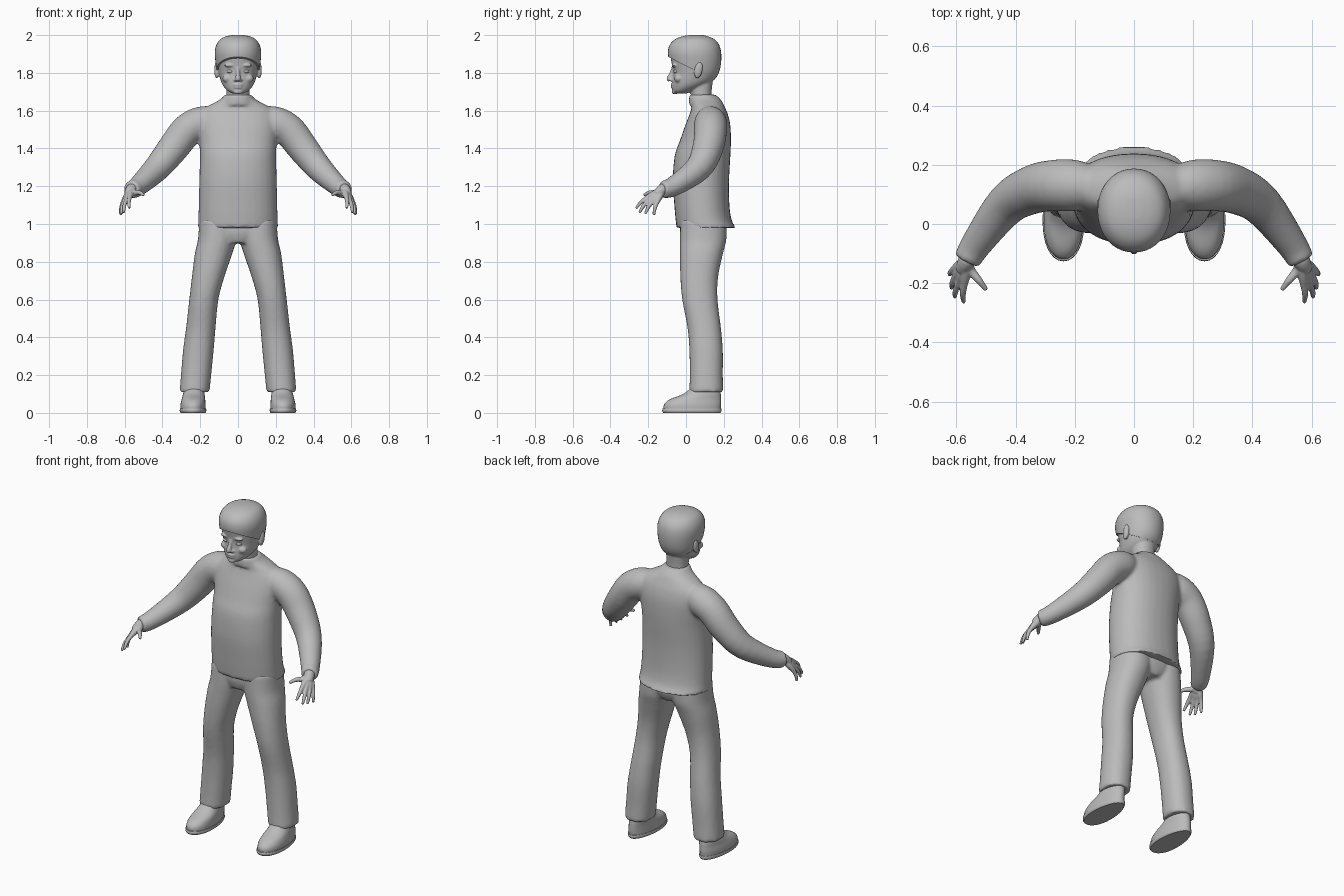
import bpy, bmesh, math
from mathutils import Vector, Matrix

cube = bpy.data.objects.get("Cube")
if cube:
    bpy.data.objects.remove(cube, do_unlink=True)

grey = bpy.data.materials.new("plain grey")
grey.use_nodes = True
grey.diffuse_color = (0.5, 0.5, 0.5, 1)
bsdf = next(n for n in grey.node_tree.nodes if n.type == "BSDF_PRINCIPLED")
bsdf.inputs["Base Color"].default_value = (0.5, 0.5, 0.5, 1)
bsdf.inputs["Roughness"].default_value = 0.7


def dense(rows, steps=4):
    """Smoothly interpolate rows of numbers (Catmull-Rom)."""
    out = []
    last = len(rows) - 1
    for i in range(last):
        quad = zip(rows[max(i - 1, 0)], rows[i], rows[i + 1], rows[min(i + 2, last)])
        quad = list(quad)
        for k in range(steps):
            t = k / steps
            out.append([0.5 * (2 * b + (c - a) * t + (2 * a - 5 * b + 4 * c - d) * t * t
                               + (3 * b - a - 3 * c + d) * t ** 3) for a, b, c, d in quad])
    return out + [list(rows[last])]


def skin(bm, rings):
    """Join rings of points into a closed shell."""
    loops = [[bm.verts.new(p) for p in ring] for ring in rings]
    faces = [bm.faces.new(loops[0]), bm.faces.new(loops[-1])]
    for a, b in zip(loops, loops[1:]):
        n = len(a)
        for i in range(n):
            j = (i + 1) % n
            faces.append(bm.faces.new((a[i], a[j], b[j], b[i])))
    bmesh.ops.recalc_face_normals(bm, faces=faces)


def stack(bm, rows, power=2.2, taper=0, sides=32):
    """Upright loft; each row is z, centre x, half width, front y, back y."""
    rings = []
    for z, cx, hw, front, back in dense(rows):
        ring = []
        for i in range(sides):
            a = math.tau * i / sides
            c, s = math.cos(a), math.sin(a)
            px = math.copysign(abs(c) ** (2 / power), c) * (1 - taper * s)
            py = math.copysign(abs(s) ** (2 / power), s)
            ring.append((cx + hw * px, (front + back) / 2 + (back - front) / 2 * py, z))
        rings.append(ring)
    skin(bm, rings)


def tube(bm, rows, sides=16):
    """Round limb; each row is x, y, z, radius."""
    rows = dense(rows)
    pts = [Vector(r[:3]) for r in rows]
    rings = []
    for i, p in enumerate(pts):
        d = (pts[min(i + 1, len(pts) - 1)] - pts[max(i - 1, 0)]).normalized()
        u = d.cross(Vector((0.3, 1, 1))).normalized()
        v = d.cross(u)
        rings.append([p + rows[i][3] * (u * math.cos(math.tau * k / sides)
                                        + v * math.sin(math.tau * k / sides)) for k in range(sides)])
    skin(bm, rings)


def ball(bm, centre, size, tilt=0):
    m = Matrix.Translation(centre) @ Matrix.Rotation(tilt, 4, "X") @ Matrix.Diagonal((*size, 1))
    bmesh.ops.create_uvsphere(bm, u_segments=20, v_segments=12, radius=1, matrix=m)


def finish(bm, name, voxel=0, relax=3):
    mesh = bpy.data.meshes.new(name)
    bm.to_mesh(mesh)
    bm.free()
    mesh.materials.append(grey)
    mesh.shade_smooth()
    mesh.set_sharp_from_angle(angle=math.radians(50))
    obj = bpy.data.objects.new(name, mesh)
    bpy.context.scene.collection.objects.link(obj)
    if voxel:
        fuse = obj.modifiers.new("fuse", "REMESH")
        fuse.mode = "VOXEL"
        fuse.voxel_size = voxel
        fuse.use_smooth_shade = True
        soft = obj.modifiers.new("soften", "SMOOTH")
        soft.factor = 0.5
        soft.iterations = relax
    return obj


def flip(rows, s):
    return [(r[0] * s, *r[1:]) for r in rows]


# Shirt: body, collar and sleeves fused
bm = bmesh.new()
stack(bm, [(0.98, 0, .213, -.05, .264), (1.02, 0, .21, -.055, .242), (1.1, 0, .208, -.062, .23),
           (1.23, 0, .205, -.07, .228), (1.36, 0, .202, -.06, .235), (1.44, 0, .205, -.033, .238),
           (1.52, 0, .213, -.005, .235), (1.58, 0, .205, .018, .222), (1.62, 0, .165, .03, .205),
           (1.65, 0, .11, .025, .19), (1.67, 0, .08, .02, .175)])
stack(bm, [(1.63, 0, .09, .015, .185), (1.665, 0, .08, .016, .17), (1.685, 0, .072, .018, .16)])
for s in (-1, 1):
    tube(bm, flip([(.14, .125, 1.56, .07), (.2, .13, 1.535, .087), (.272, .13, 1.493, .087),
                   (.345, .115, 1.4, .082), (.43, .065, 1.295, .071), (.53, -.065, 1.2, .053),
                   (.565, -.125, 1.182, .046)], s), 24)
finish(bm, "shirt", 0.01, 5)

# Trousers: legs and seat fused
bm = bmesh.new()
stack(bm, [(.9, 0, .09, -.015, .19), (.95, 0, .16, -.03, .212), (1.02, 0, .185, -.03, .215)])
for s in (-1, 1):
    stack(bm, [(.11, s * .23, .079, .018, .197), (.2, s * .222, .08, .02, .195),
               (.33, s * .21, .081, .018, .195), (.45, s * .197, .078, .008, .185),
               (.6, s * .181, .077, -.02, .167), (.72, s * .158, .086, -.03, .17),
               (.84, s * .13, .099, -.032, .195), (.92, s * .11, .102, -.032, .214),
               (1.02, s * .1, .105, -.03, .215)])
finish(bm, "trousers", 0.01, 4)

# Shoes with thin soles
for s, side in ((1, "left"), (-1, "right")):
    bm = bmesh.new()
    stack(bm, [(.015, s * .238, .066, -.118, .183), (.045, s * .238, .066, -.116, .186),
               (.072, s * .236, .062, -.085, .186), (.1, s * .234, .057, -.015, .184),
               (.14, s * .23, .05, .035, .175)], 2.1, 0.12)
    stack(bm, [(0, s * .238, .065, -.12, .183), (.01, s * .238, .07, -.126, .188),
               (.022, s * .238, .069, -.124, .187)], 2.1, 0.12)
    finish(bm, side + "_shoe")

# Hands: tubes through the palm into each finger
knuckles = [((.573, -.203, 1.142), (.575, -.264, 1.083)), ((.59, -.194, 1.128), (.605, -.247, 1.06)),
            ((.602, -.176, 1.12), (.616, -.216, 1.053)), ((.608, -.153, 1.116), (.622, -.17, 1.048))]
wrist = (.565, -.125, 1.182)
for s, side in ((1, "left"), (-1, "right")):
    bm = bmesh.new()
    tube(bm, flip([(.54, -.085, 1.195, .03), (*wrist, .03), (.58, -.155, 1.155, .024)], s))
    for base, tip in knuckles:
        mid = Vector(base).lerp(Vector(tip), 0.5) + Vector((.004, -.003, .004))
        tube(bm, flip([(*wrist, .02), (*Vector(wrist).lerp(Vector(base), .6), .018), (*base, .0125),
                       (*mid, .0105), (*tip, .007)], s), 12)
    tube(bm, flip([(*wrist, .02), (.55, -.158, 1.166, .016), (.522, -.192, 1.166, .012),
                   (.499, -.222, 1.153, .008)], s), 12)
    finish(bm, side + "_hand", 0.004, 2)

# Head: skull, neck, ears and facial forms fused
skull = [(1.69, 0, .028, -.058, 0), (1.705, 0, .055, -.07, .04), (1.73, 0, .078, -.073, .1),
         (1.76, 0, .092, -.073, .145), (1.8, 0, .102, -.069, .168), (1.85, 0, .11, -.076, .178),
         (1.9, 0, .114, -.083, .178), (1.94, 0, .106, -.074, .168), (1.97, 0, .086, -.046, .144),
         (1.986, 0, .055, -.008, .11), (1.993, 0, .02, .03, .08)]
bm = bmesh.new()
stack(bm, skull, 2.1)
stack(bm, [(1.6, 0, .06, .04, .145), (1.68, 0, .06, .026, .135), (1.76, 0, .064, .01, .142)])
tube(bm, [(0, -.066, 1.835, .008), (0, -.077, 1.8, .01), (0, -.088, 1.768, .015), (0, -.086, 1.757, .008)])
ball(bm, (0, -.071, 1.737), (.027, .011, .007))
ball(bm, (0, -.069, 1.724), (.023, .012, .008))
ball(bm, (0, -.06, 1.7), (.025, .016, .014))
for s in (-1, 1):
    ball(bm, (s * .113, .066, 1.815), (.013, .022, .045), -0.2)
    ball(bm, (s * .014, -.076, 1.762), (.009, .012, .008))
    ball(bm, (s * .042, -.06, 1.84), (.03, .016, .01))
    ball(bm, (s * .055, -.04, 1.77), (.028, .022, .022))
finish(bm, "head", 0.005, 3)

# Eyes
for s, side in ((1, "left"), (-1, "right")):
    bm = bmesh.new()
    ball(bm, (s * .041, -.05, 1.808), (.018, .017, .011))
    finish(bm, side + "_eye")

# Short hair: grown skull shell trimmed along the hairline
bm = bmesh.new()
stack(bm, [(z + .007, x, w + .009, f - .013, b + .008) for z, x, w, f, b in skull], 2.1, 0, 40)
bmesh.ops.bisect_plane(bm, geom=bm.verts[:] + bm.edges[:] + bm.faces[:], plane_co=(0, -.095, 1.885),
                       plane_no=Vector((0, .145, .285)).normalized(), clear_inner=True)
bmesh.ops.holes_fill(bm, edges=[e for e in bm.edges if e.is_boundary], sides=0)
bmesh.ops.recalc_face_normals(bm, faces=bm.faces)
finish(bm, "hair")
